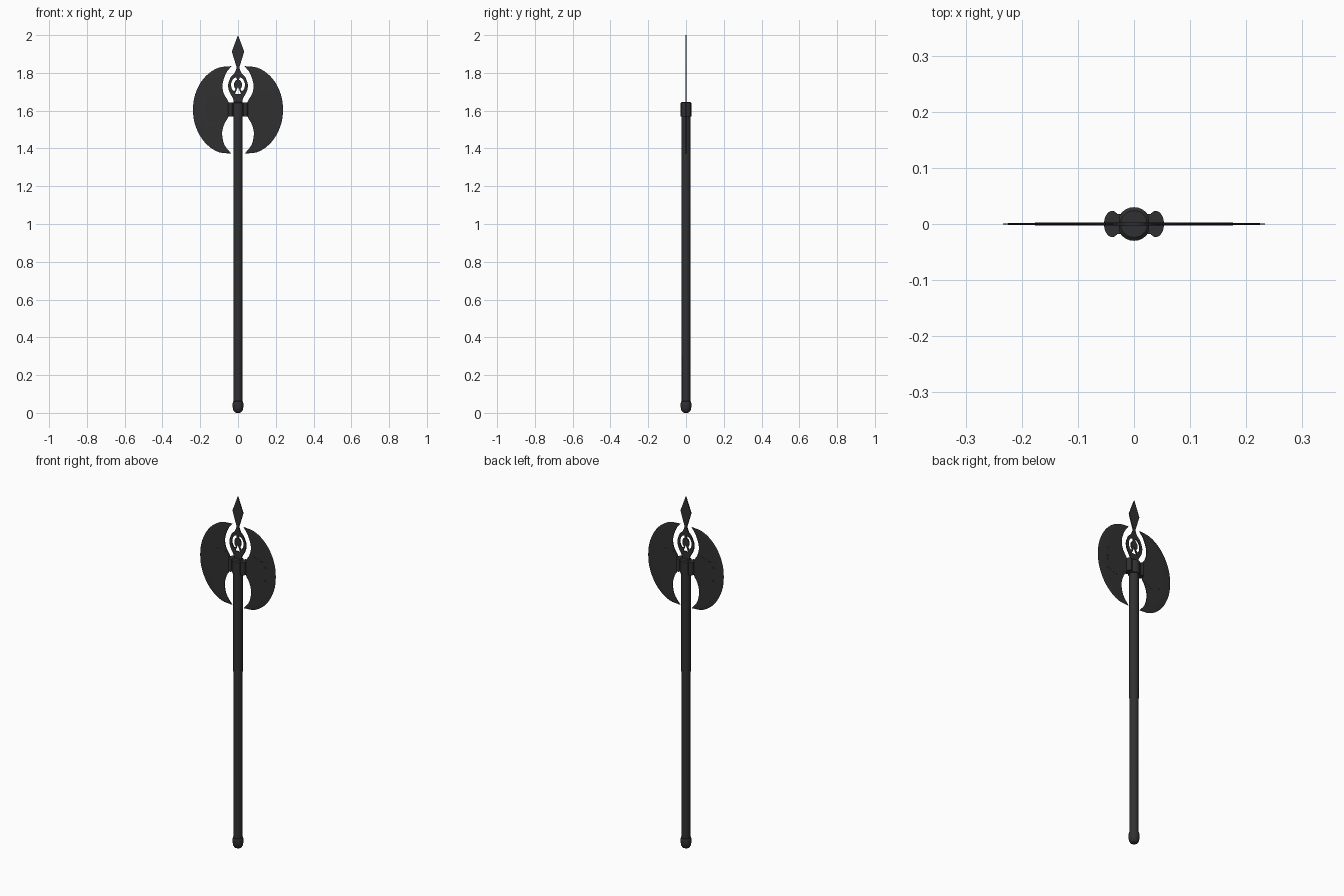
import bpy, bmesh, math
from mathutils import Vector

if "Cube" in bpy.data.objects:
    bpy.data.objects.remove(bpy.data.objects["Cube"])

mat = bpy.data.materials.new("dark_iron")
mat.diffuse_color = (0.03, 0.03, 0.03, 1)
mat.use_nodes = True
mat.node_tree.nodes["Principled BSDF"].inputs["Base Color"].default_value = mat.diffuse_color


def finish(name, bm, smooth=35):
    bmesh.ops.remove_doubles(bm, verts=bm.verts, dist=1e-5)
    bmesh.ops.recalc_face_normals(bm, faces=bm.faces)
    me = bpy.data.meshes.new(name)
    bm.to_mesh(me)
    bm.free()
    ob = bpy.data.objects.new(name, me)
    bpy.context.collection.objects.link(ob)
    me.materials.append(mat)
    bpy.ops.object.select_all(action='DESELECT')
    ob.select_set(True)
    bpy.context.view_layer.objects.active = ob
    bpy.ops.object.shade_smooth_by_angle(angle=math.radians(smooth))
    return ob


def lathe(name, profile, seg=20, cx=0, sx=1, sy=1):
    """Closed turned part from (radius, z) points, optionally elliptical."""
    bm = bmesh.new()
    rings = [[bm.verts.new((cx + sx * r * math.cos(2 * math.pi * i / seg),
                            sy * r * math.sin(2 * math.pi * i / seg), z))
              for i in range(seg)] for r, z in profile]
    for a, b in zip(rings, rings[1:]):
        for i in range(seg):
            j = (i + 1) % seg
            bm.faces.new((a[i], a[j], b[j], b[i]))
    bm.faces.new(rings[0])
    bm.faces.new(rings[-1])
    return finish(name, bm)


def spline(pts, n=5):
    """Catmull-Rom curve through 2D points."""
    p = [Vector(q) for q in pts]
    p = [2 * p[0] - p[1]] + p + [2 * p[-1] - p[-2]]
    out = []
    for a, b, c, d in zip(p, p[1:], p[2:], p[3:]):
        for k in range(n):
            t = k / n
            out.append(0.5 * (2 * b + (c - a) * t + (2 * a - 5 * b + 4 * c - d) * t * t
                              + (3 * b - a - 3 * c + d) * t ** 3))
    return out + [p[-2]]


def plate(name, loops, half):
    """Flat plate in the XZ plane; later loops become holes."""
    cu = bpy.data.curves.new(name, 'CURVE')
    cu.dimensions, cu.fill_mode, cu.extrude = '2D', 'BOTH', half
    for loop in loops:
        s = cu.splines.new('POLY')
        s.points.add(len(loop) - 1)
        for q, (x, z) in zip(s.points, loop):
            q.co = (x, z, 0, 1)
        s.use_cyclic_u = True
    ob = bpy.data.objects.new(name, cu)
    ob.rotation_euler.x = math.pi / 2
    bpy.context.collection.objects.link(ob)
    bpy.ops.object.select_all(action='DESELECT')
    ob.select_set(True)
    bpy.context.view_layer.objects.active = ob
    cu.materials.append(mat)
    bpy.ops.object.convert(target='MESH')
    return bpy.context.object


# Tapered shaft and rounded pommel
lathe("shaft", [(0.0225, 0.03), (0.0225, 0.3), (0.0248, 1.1), (0.0248, 1.60)])
lathe("pommel", [(0.008, 0.0), (0.018, 0.004), (0.025, 0.014), (0.028, 0.03),
                 (0.029, 0.048), (0.026, 0.06), (0.022, 0.062)])

# Socket collar with a lobe and web on each side
lathe("socket", [(0.030, 1.568), (0.030, 1.640), (0.024, 1.645)], 24)
for side, s in (("left", -1), ("right", 1)):
    lathe("socket_lobe_" + side, [(1, 1.570), (1, 1.643)], 20, s * 0.039, 0.0145, 0.0235)
    bm = bmesh.new()
    bmesh.ops.create_cube(bm, size=1)
    for v in bm.verts:
        v.co = (s * 0.026 + v.co.x * 0.03, v.co.y * 0.036, 1.606 + v.co.z * 0.07)
    finish("socket_web_" + side, bm)

# Crescent blades, thin with a ground cutting edge
outer = spline([(.034, 1.836), (.10, 1.828), (.155, 1.797), (.20, 1.745), (.23, 1.675),
                (.238, 1.605), (.23, 1.535), (.20, 1.465), (.155, 1.412), (.10, 1.38),
                (.036, 1.373)])
inner = spline([(.034, 1.836), (.062, 1.80), (.082, 1.74), (.075, 1.69), (.052, 1.65),
                (.045, 1.607), (.052, 1.565), (.072, 1.53), (.084, 1.48), (.072, 1.42),
                (.036, 1.373)])
columns = [(0, 0.0022), (0.7, 0.0022), (0.92, 0.0015), (1, 0)]
core = [(.045, 1.64), (.075, 1.665), (.09, 1.69), (.125, 1.675), (.172, 1.665),
        (.176, 1.605), (.172, 1.545), (.14, 1.535), (.112, 1.525), (.075, 1.555), (.045, 1.572)]
for side, s in (("left", -1), ("right", 1)):
    bm = bmesh.new()
    sheets = []
    last = len(outer) - 1
    for d in (-1, 1):
        grid = []
        for i, (a, b) in enumerate(zip(inner, outer)):
            row = []
            for t, h in columns:
                q = a.lerp(b, t)
                row.append(bm.verts.new((s * q.x, 0 if i in (0, last) else d * h, q.y)))
            grid.append(row)
        for r0, r1 in zip(grid, grid[1:]):
            for k in range(len(columns) - 1):
                bm.faces.new((r0[k], r0[k + 1], r1[k + 1], r1[k]))
        sheets.append(grid)
    for i in range(last):
        f, g = sheets
        bm.faces.new((f[i][0], f[i + 1][0], g[i + 1][0], g[i][0]))
    finish("blade_" + side, bm, 30)
    # Slightly raised centre of the blade
    plate("blade_core_" + side, [[(s * x, z) for x, z in core]], 0.003)

# Flat top spike with pierced ring
half = [(.033, 1.913), (.008, 1.832)] + [tuple(q) for q in spline(
    [(.009, 1.822), (.018, 1.80), (.038, 1.778), (.052, 1.738), (.046, 1.70),
     (.027, 1.665), (.020, 1.63)], 4)]
outline = [(0, 2.0)] + half + [(-x, z) for x, z in reversed(half)]


def arc(rx, rz, a0, a1, n=14):
    return [(rx * math.cos(math.radians(a0 + (a1 - a0) * k / n)),
             1.737 + rz * math.sin(math.radians(a0 + (a1 - a0) * k / n))) for k in range(n + 1)]


crescent = arc(.037, .042, 105, 235) + arc(.021, .028, 235, 105)
plate("top_spike", [outline, crescent, [(-x, z) for x, z in crescent],
                    [(0, 1.727), (.016, 1.688), (-.016, 1.688)]], 0.003)
